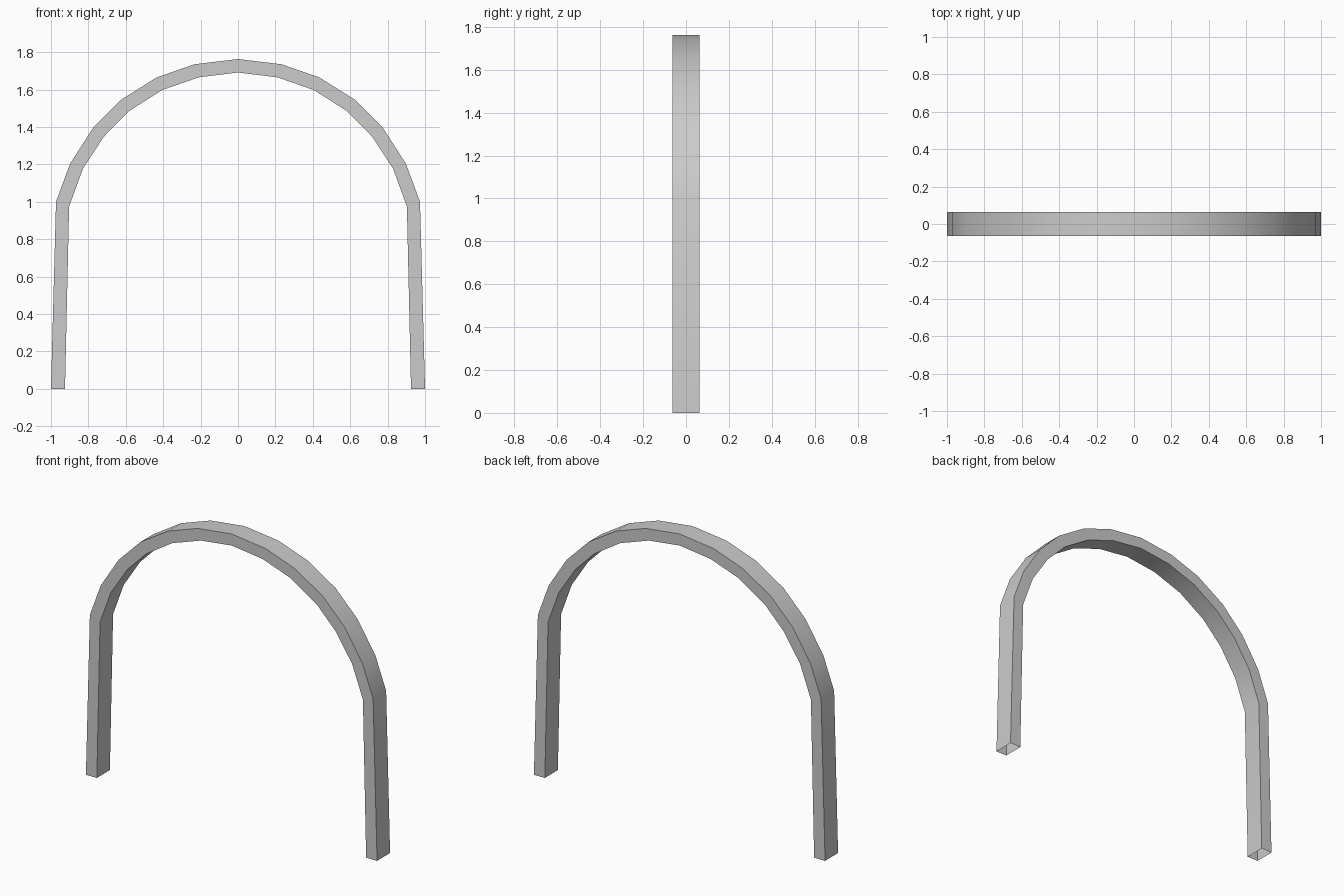
import bpy, bmesh, math

if "Cube" in bpy.data.objects:
    bpy.data.objects.remove(bpy.data.objects["Cube"])

HALF_DEPTH = 0.064

# Right half of the arch, foot to crown: outer and inner (x, z)
outer = [(1.0, 0), (0.973, 1.0), (0.898, 1.203), (0.775, 1.395),
         (0.626, 1.545), (0.436, 1.664), (0.233, 1.735), (0, 1.763)]
inner = [(0.925, 0), (0.903, 0.975), (0.829, 1.177), (0.717, 1.348),
         (0.585, 1.483), (0.406, 1.597), (0.211, 1.665), (0, 1.691)]


def full(half):
    return half + [(-x, z) for x, z in reversed(half[:-1])]


# Rectangular section swept along the arch, open at both feet
bm = bmesh.new()
rings = []
for (ox, oz), (ix, iz) in zip(full(outer), full(inner)):
    section = [(ox, -HALF_DEPTH, oz), (ox, HALF_DEPTH, oz),
               (ix, HALF_DEPTH, iz), (ix, -HALF_DEPTH, iz)]
    rings.append([bm.verts.new(co) for co in section])
for a, b in zip(rings, rings[1:]):
    for i in range(4):
        j = (i + 1) % 4
        bm.faces.new((a[i], a[j], b[j], b[i]))
bm.normal_update()

mesh = bpy.data.meshes.new("arch_frame")
bm.to_mesh(mesh)
bm.free()
arch = bpy.data.objects.new("arch_frame", mesh)
bpy.context.collection.objects.link(arch)

# Smooth along the curve, sharp at the four long edges
bpy.context.view_layer.objects.active = arch
arch.select_set(True)
bpy.ops.object.shade_smooth_by_angle(angle=math.radians(30))
